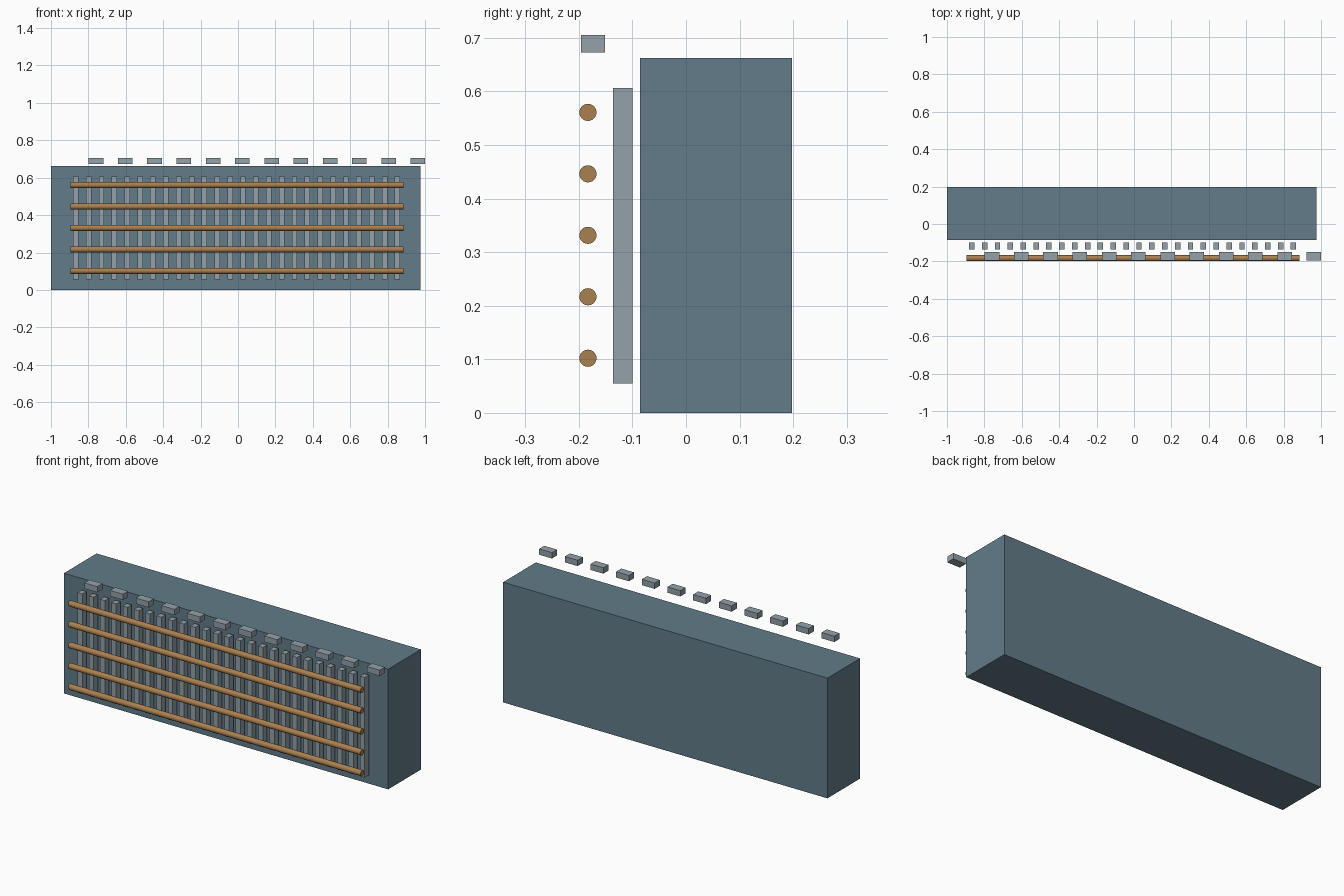
import bpy
from math import pi

if "Cube" in bpy.data.objects:
    bpy.data.objects.remove(bpy.data.objects["Cube"], do_unlink=True)


def linear(c):
    c /= 255
    return c / 12.92 if c <= 0.04045 else ((c + 0.055) / 1.055) ** 2.4


def material(name, rgb):
    colour = tuple(linear(c) for c in rgb) + (1,)
    mat = bpy.data.materials.new(name)
    mat.use_nodes = True
    mat.diffuse_color = colour
    bsdf = next(n for n in mat.node_tree.nodes if n.type == 'BSDF_PRINCIPLED')
    bsdf.inputs["Base Color"].default_value = colour
    bsdf.inputs["Roughness"].default_value = 0.8
    return mat


def box(name, x, y, z, mat):
    """Box spanning the (low, high) range on each axis."""
    spans = (x, y, z)
    bpy.ops.mesh.primitive_cube_add(size=1, location=[(a + b) / 2 for a, b in spans])
    ob = bpy.context.object
    ob.name = name
    ob.scale = [b - a for a, b in spans]
    bpy.ops.object.transform_apply(location=False, rotation=False, scale=True)
    ob.data.materials.append(mat)
    return ob


def repeat(ob, count, pitch):
    """Row of evenly spaced copies along x."""
    mod = ob.modifiers.new("row", 'ARRAY')
    mod.count = count
    mod.use_relative_offset = False
    mod.use_constant_offset = True
    mod.constant_offset_displace = (pitch, 0, 0)


slate = material("slate_blue", (98, 124, 137))
grey = material("pale_grey", (147, 162, 169))
wood = material("wood_brown", (170, 128, 80))

# Main block
box("main_block", (-1, 0.975), (-0.086, 0.198), (0, 0.662), slate)

# Upright slats in front of the block
slats = box("upright_slats", (-0.882, -0.853), (-0.136, -0.1), (0.055, 0.606), grey)
repeat(slats, 26, 0.0688)

# Small blocks along the top
caps = box("top_blocks", (-0.798, -0.72), (-0.196, -0.151), (0.673, 0.705), grey)
repeat(caps, 12, 0.1564)

# Horizontal round rails
for i in range(5):
    bpy.ops.mesh.primitive_cylinder_add(
        vertices=24, radius=0.016, depth=1.78,
        location=(-0.005, -0.183, 0.102 + i * 0.1147), rotation=(0, pi / 2, 0))
    rail = bpy.context.object
    rail.name = f"rail_{i + 1}"
    rail.data.materials.append(wood)
    bpy.ops.object.shade_smooth_by_angle()
